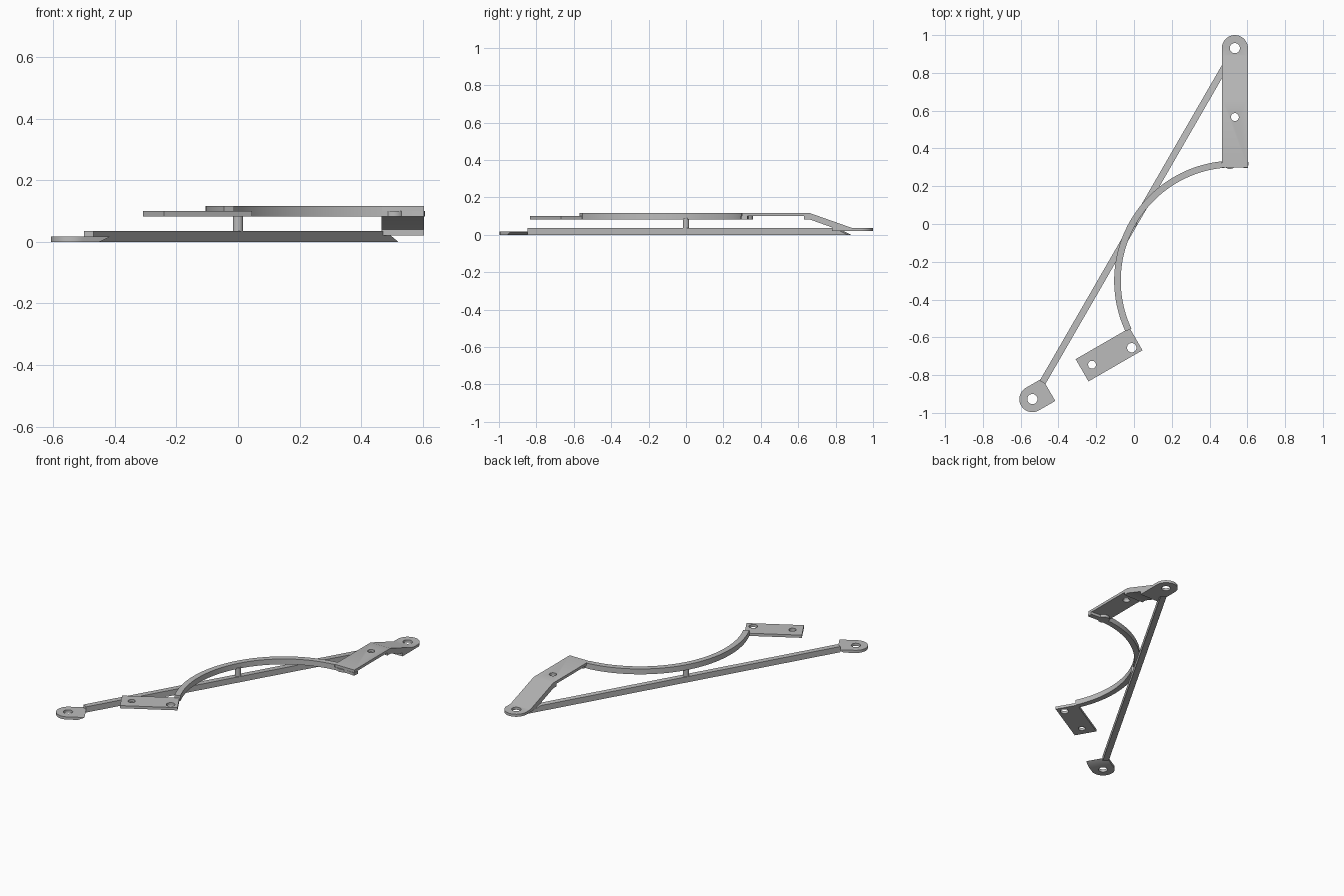
import bpy, bmesh
from math import sin, cos, radians, pi
from mathutils import Vector, Matrix

cube = bpy.data.objects.get("Cube")
if cube:
    bpy.data.objects.remove(cube, do_unlink=True)

metal = bpy.data.materials.new("grey_metal")
metal.use_nodes = True
colour = (0.5, 0.5, 0.5, 1)
metal.diffuse_color = colour
metal.node_tree.nodes["Principled BSDF"].inputs["Base Color"].default_value = colour


def prism(name, outline, sweep):
    """Extrude a closed 3D outline along a vector."""
    bm = bmesh.new()
    face = bm.faces.new([bm.verts.new(p) for p in outline])
    top = bmesh.ops.extrude_face_region(bm, geom=[face])["geom"]
    bmesh.ops.translate(bm, vec=Vector(sweep),
                        verts=[v for v in top if isinstance(v, bmesh.types.BMVert)])
    bmesh.ops.recalc_face_normals(bm, faces=bm.faces)
    mesh = bpy.data.meshes.new(name)
    bm.to_mesh(mesh)
    bm.free()
    mesh.materials.append(metal)
    obj = bpy.data.objects.new(name, mesh)
    bpy.context.collection.objects.link(obj)
    return obj


def arc(cx, cy, r, start, end, n, z=0):
    angles = [radians(start + (end - start) * i / n) for i in range(n + 1)]
    return [(cx + r * cos(a), cy + r * sin(a), z) for a in angles]


def disc(name, x, y, r, z0, z1):
    return prism(name, arc(x, y, r, 0, 360, 32, z0)[:-1], (0, 0, z1 - z0))


def cut(obj, tool, mode="DIFFERENCE"):
    """Apply one boolean and throw the cutter away."""
    tool.hide_render = True
    mod = obj.modifiers.new("cut", "BOOLEAN")
    mod.operation, mod.object, mod.solver = mode, tool, "EXACT"
    graph = bpy.context.evaluated_depsgraph_get()
    mesh = bpy.data.meshes.new_from_object(obj.evaluated_get(graph))
    obj.modifiers.clear()
    obj.data = mesh
    bpy.data.objects.remove(tool, do_unlink=True)


def drill(obj, holes):
    for x, y, r in holes:
        cut(obj, disc("hole_cutter", x, y, r, -0.1, 0.3))


# Bent plate: side profile trimmed to a round-ended outline
PX, PY, R = 0.534, 0.931, 0.069
side = [(0.2, 0.117), (0.66, 0.117), (0.89, 0.036), (1.1, 0.036), (1.1, 0.02),
        (0.78, 0.02), (0.78, 0.04), (0.66, 0.083), (0.63, 0.083), (0.63, 0.1), (0.2, 0.1)]
bent_plate = prism("bent_plate", [(PX - 0.1, y, z) for y, z in side], (0.2, 0, 0))
outline = arc(PX, PY, R, 0, 180, 24, -0.1) + [(PX - R, 0.3, -0.1), (PX + R, 0.3, -0.1)]
cut(bent_plate, prism("outline_cutter", outline, (0, 0, 0.4)), "INTERSECT")
drill(bent_plate, [(PX, PY, 0.027), (PX, 0.566, 0.021)])

# Curved strip, ending beneath the bent plate
CX, CY = 0.53, -0.3
strip = arc(CX, CY, 0.635, 96, 205, 48, 0.083) + arc(CX, CY, 0.6, 205, 96, 48, 0.083)
curved_strip = prism("curved_strip", strip, (0, 0, 0.034))
end = arc(CX, CY, 0.633, 83, 96, 8, 0.083) + arc(CX, CY, 0.6, 96, 83, 8, 0.083)
strip_end = prism("strip_end", end, (0, 0, 0.0175))
boss = disc("strip_boss", 0.507, 0.325, 0.034, 0.083, 0.101)

# Flat tab at the lower end of the curved strip
turn = Matrix.Rotation(radians(30), 3, "Z")
mid = Vector((-0.132, -0.692, 0.083))
corners = [mid + turn @ Vector((sx * 0.165, sy * 0.068, 0))
           for sx, sy in ((-1, -1), (1, -1), (1, 1), (-1, 1))]
flat_tab = prism("flat_tab", corners, (0, 0, 0.017))
drill(flat_tab, [(-0.012, -0.655, 0.025), (-0.222, -0.745, 0.021)])

# Round-ended foot with a bevelled straight edge
foot_pos = Vector((-0.538, -0.927, 0))
shape = arc(0, 0, R, 90, 270, 24) + [(0.1, -R, 0), (0.1, R, 0)]
foot = prism("foot", [foot_pos + turn @ Vector(p) for p in shape], (0, 0, 0.017))
wedge = [(0.06, -0.1, -0.001), (0.14, -0.1, -0.001), (0.14, -0.1, 0.033)]
cut(foot, prism("bevel_cutter", [foot_pos + turn @ Vector(p) for p in wedge],
                turn @ Vector((0, 0.2, 0))))
drill(foot, [(foot_pos.x, foot_pos.y, 0.027)])

# Long diagonal bar with its far end sloped
spin = Matrix.Rotation(radians(60), 3, "Z")
bar = [(-0.968, 0), (1.01, 0), (0.925, 0.036), (-0.968, 0.036)]
diagonal_bar = prism("diagonal_bar", [spin @ Vector((t, -0.0175, z)) for t, z in bar],
                     spin @ Vector((0, 0.035, 0)))

# Pin joining bar and strip
pin = disc("pin", 0, 0, 0.017, 0.03, 0.09)

for obj in (bent_plate, curved_strip, strip_end, boss, flat_tab, foot, diagonal_bar, pin):
    bpy.ops.object.select_all(action="DESELECT")
    obj.select_set(True)
    bpy.context.view_layer.objects.active = obj
    bpy.ops.object.shade_smooth_by_angle(angle=radians(30))
